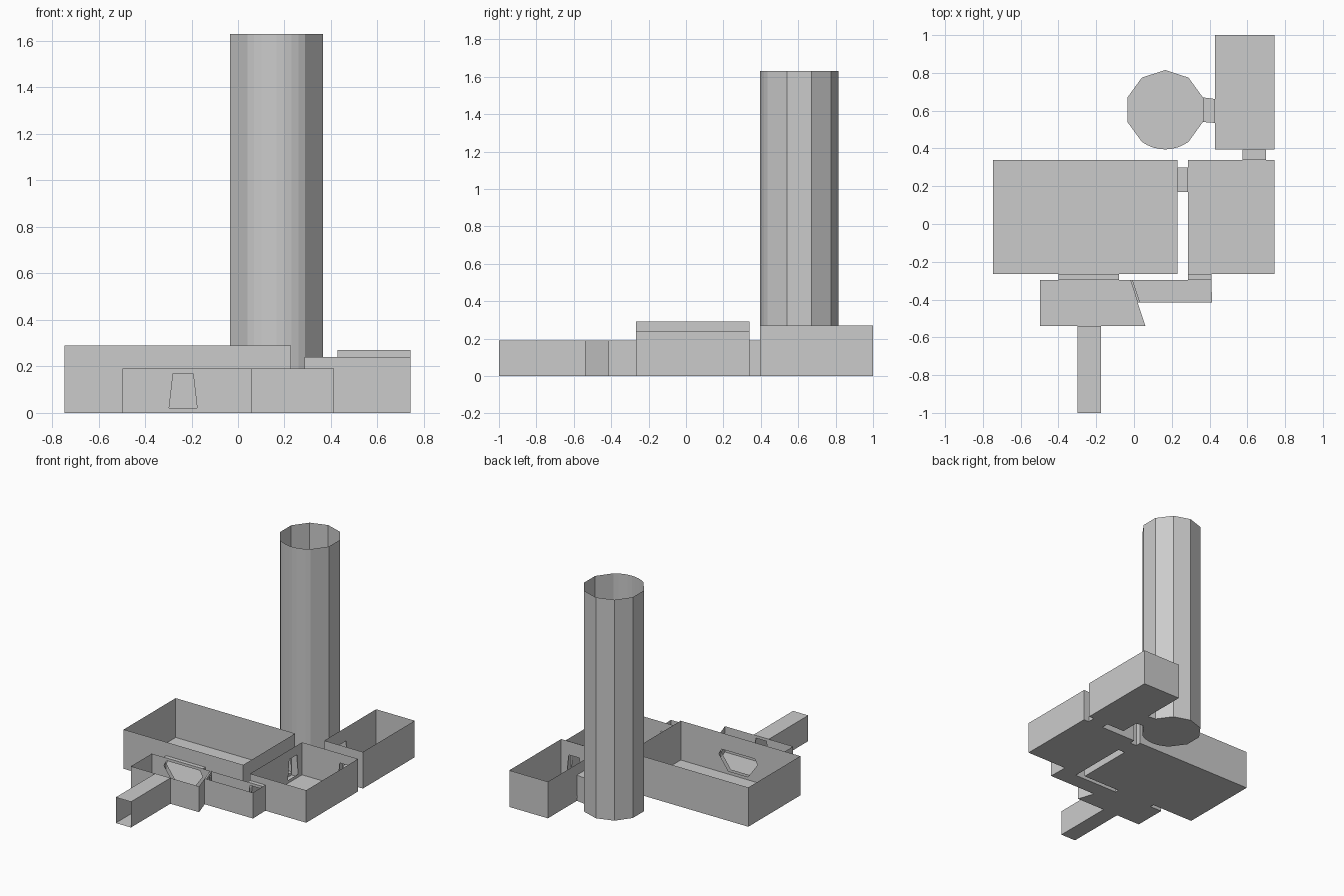
import bpy, bmesh, math
from mathutils import Vector

if "Cube" in bpy.data.objects:
    bpy.data.objects.remove(bpy.data.objects["Cube"])

# doorway outlines: (offset along wall, height)
DOOR = [(-.06, .022), (.06, .022), (.043, .17), (-.043, .17)]
WIDE = [(-.08, .022), (.08, .022), (.158, .13), (.135, .17), (-.135, .17), (-.158, .13)]


def finish(name, bm, outward=True):
    if outward:
        bmesh.ops.recalc_face_normals(bm, faces=bm.faces)
    me = bpy.data.meshes.new(name)
    bm.to_mesh(me)
    bm.free()
    ob = bpy.data.objects.new(name, me)
    bpy.context.collection.objects.link(ob)
    return ob


def loop_edges(bm, verts):
    out = []
    for i, v in enumerate(verts):
        w = verts[(i + 1) % len(verts)]
        out.append(bm.edges.get((v, w)) or bm.edges.new((v, w)))
    return out


def room(name, pts, h, doors=()):
    """Open-topped room; doors = (wall index, (x, y) centre, outline)."""
    bm = bmesh.new()
    lo = [bm.verts.new((x, y, 0)) for x, y in pts]
    hi = [bm.verts.new((x, y, h)) for x, y in pts]
    bm.faces.new(lo[::-1])
    for i in range(len(pts)):
        j = (i + 1) % len(pts)
        quad = [lo[i], lo[j], hi[j], hi[i]]
        holes = [d for d in doors if d[0] == i]
        if not holes:
            bm.faces.new(quad)
            continue
        edges = loop_edges(bm, quad)
        a = lo[i].co
        u = (lo[j].co - a).normalized()
        for _, c, outline in holes:
            mid = a + u * (Vector((c[0], c[1], 0)) - a).dot(u)
            ring = [bm.verts.new(mid + u * s + Vector((0, 0, z))) for s, z in outline]
            edges += loop_edges(bm, ring)
        bmesh.ops.triangle_fill(bm, edges=edges, use_beauty=True)
    return finish(name, bm)


def tunnel(name, a, b, c, d, h=.19):
    """Roofed link on footprint a-b-c-d, open at the ends a-b and c-d."""
    bm = bmesh.new()
    A, B, C, D = [bm.verts.new((*p, 0)) for p in (a, b, c, d)]
    E, F, G, H = [bm.verts.new((*p, h)) for p in (a, b, c, d)]
    for f in ((D, C, B, A), (E, F, G, H), (B, C, G, F), (D, A, E, H)):
        bm.faces.new(f)
    return finish(name, bm)


def rect(x0, x1, y0, y1):
    return [(x0, y0), (x1, y0), (x1, y1), (x0, y1)]


# rooms (walls: 0 front, 1 right, 2 back, 3 left)
room("great_hall", rect(-.747, .229, -.266, .34), .29,
     [(0, (-.24, 0), WIDE), (1, (0, .235), DOOR)])
room("side_room", rect(.285, .743, -.266, .34), .24,
     [(0, (.348, 0), DOOR), (2, (.637, 0), DOOR), (3, (0, .235), DOOR)])
room("back_room", rect(.428, .743, .395, 1.0), .27,
     [(0, (.637, 0), DOOR), (3, (0, .605), DOOR)])
room("antechamber", [(-.497, -.54), (.06, -.54), (-.02, -.296), (-.497, -.296)], .19,
     [(0, (-.236, 0), DOOR), (1, (0, -.355), DOOR), (2, (-.24, 0), WIDE)])
room("side_passage", [(.032, -.415), (.413, -.415), (.41, -.296), (-.008, -.296)], .19,
     [(2, (.348, 0), DOOR), (3, (.012, -.3555), DOOR)])

# tower: ten sides, with a rounder front
angles = sorted({18 + 36 * k for k in range(10)} | set(range(234, 307, 9)))
ring = [(.165 + .21 * math.cos(math.radians(a)), .605 + .21 * math.sin(math.radians(a)))
        for a in angles]
room("tower", ring, 1.63, [(len(ring) - 1, (.365, .605), DOOR)])

# links between rooms
tunnel("entry_corridor", (-.298, -1), (-.174, -1), (-.174, -.54), (-.298, -.54))
tunnel("hall_link", (-.4, -.296), (-.08, -.296), (-.08, -.266), (-.4, -.266))
tunnel("slanted_link", (-.02, -.296), (.019, -.415), (.032, -.415), (-.008, -.296))
tunnel("passage_link", (.285, -.296), (.41, -.296), (.41, -.266), (.285, -.266))
tunnel("hall_side_link", (.229, .298), (.229, .17), (.285, .17), (.285, .298))
tunnel("side_back_link", (.575, .34), (.7, .34), (.7, .395), (.575, .395))
tunnel("tower_link", (.365, .67), (.365, .54), (.428, .535), (.428, .662))
